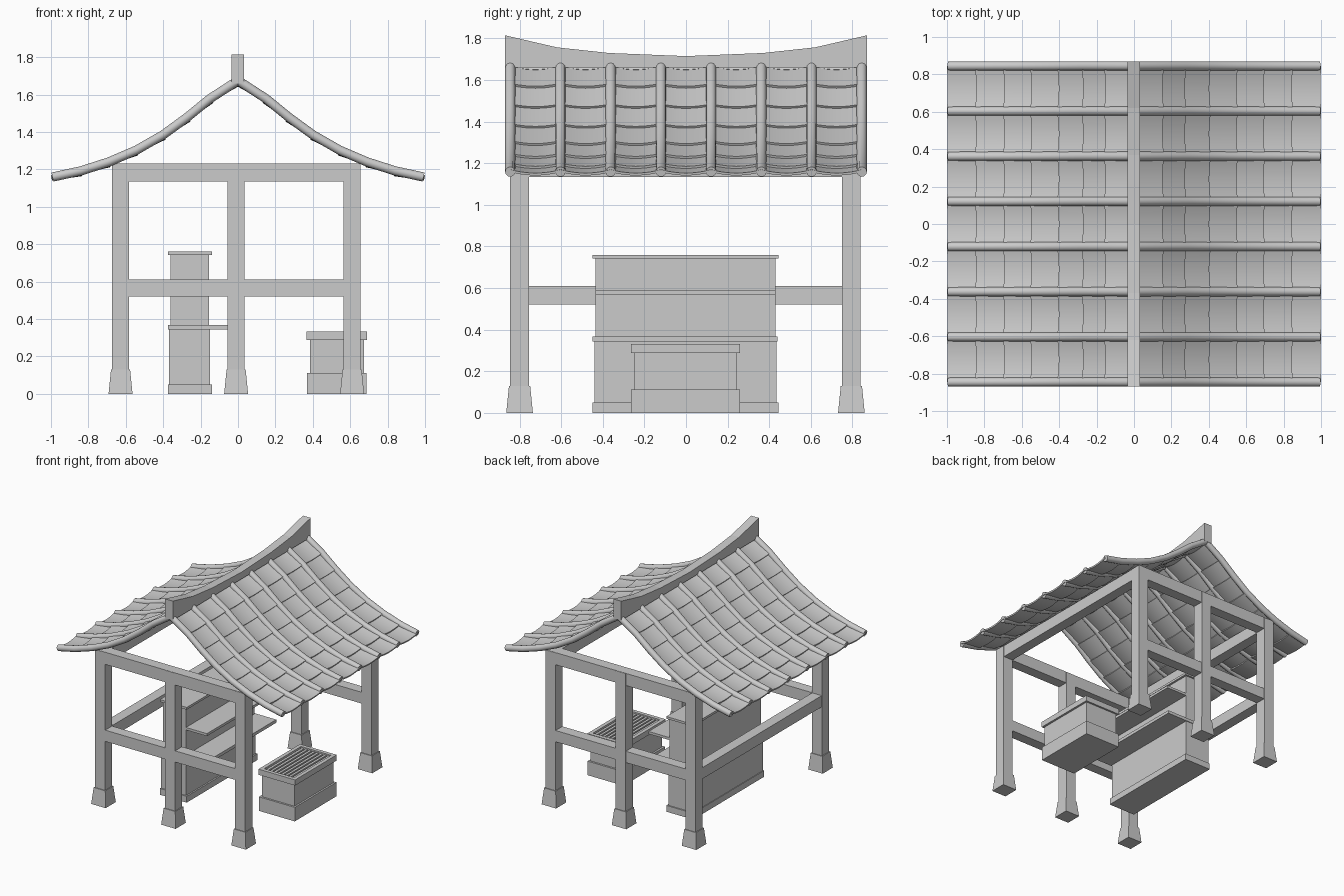
import bpy, bmesh, math
from mathutils import Vector

if "Cube" in bpy.data.objects:
    bpy.data.objects.remove(bpy.data.objects["Cube"])

grey = bpy.data.materials.new("light grey")
grey.diffuse_color = (0.6, 0.6, 0.6, 1)
grey.use_nodes = True
grey.node_tree.nodes["Principled BSDF"].inputs["Base Color"].default_value = grey.diffuse_color


def finish(name, bm, smooth=False):
    bmesh.ops.recalc_face_normals(bm, faces=bm.faces)
    me = bpy.data.meshes.new(name)
    bm.to_mesh(me)
    bm.free()
    me.materials.append(grey)
    ob = bpy.data.objects.new(name, me)
    bpy.context.collection.objects.link(ob)
    if smooth:
        bpy.ops.object.select_all(action='DESELECT')
        ob.select_set(True)
        bpy.context.view_layer.objects.active = ob
        bpy.ops.object.shade_smooth_by_angle(angle=math.radians(35))
    return ob


def box(name, x0, x1, y0, y1, z0, z1, taper=0.0):
    """Box from its limits; taper pulls the top in on every side."""
    bm = bmesh.new()
    bmesh.ops.create_cube(bm, size=1)
    for v in bm.verts:
        sx, sy, top = v.co.x, v.co.y, v.co.z > 0
        t = taper if top else 0
        v.co = ((x0 + x1) / 2 + sx * (x1 - x0 - 2 * t),
                (y0 + y1) / 2 + sy * (y1 - y0 - 2 * t), z1 if top else z0)
    return finish(name, bm)


# Posts on tapered stone feet
XS, YS, H = (-0.628, -0.01, 0.61), (-0.80, 0.795), 0.045
for x in XS:
    for y in YS:
        box("post", x - H, x + H, y - H, y + H, 0.1, 1.23)
        box("post_foot", x - 0.064, x + 0.064, y - 0.064, y + 0.064, 0, 0.13, 0.013)

# Cross beams of the two end frames, and side beams
for y in YS:
    for z0, z1 in ((0.52, 0.61), (1.135, 1.232)):
        box("end_beam", XS[0] - H + 0.002, XS[2] + H - 0.002,
            y - H + 0.002, y + H - 0.002, z0, z1)
for x, z0, z1 in ((XS[0], 0.52, 0.61), (XS[0], 1.135, 1.23), (XS[2], 1.135, 1.23)):
    box("side_beam", x - H + 0.003, x + H - 0.003, YS[0], YS[1], z0, z1)

# Stepped cabinet with two shelves
box("cabinet_lower", -0.37, -0.15, -0.44, 0.435, 0, 0.35)
box("cabinet_plinth", -0.375, -0.138, -0.45, 0.445, 0, 0.05)
box("cabinet_upper", -0.36, -0.155, -0.435, 0.43, 0.35, 0.745)
box("cabinet_cap", -0.375, -0.138, -0.45, 0.445, 0.742, 0.76)
box("lower_shelf", -0.375, 0.03, -0.45, 0.44, 0.343, 0.368)
box("upper_shelf", -0.358, 0.03, -0.435, 0.43, 0.57, 0.59)

# Offering box with a slatted top set in a rim
box("offering_box_body", 0.385, 0.673, -0.25, 0.245, 0, 0.295)
box("offering_box_base", 0.37, 0.687, -0.265, 0.26, 0, 0.112)
RX0, RX1, RY0, RY1, W = 0.366, 0.69, -0.265, 0.26, 0.03
for x0, x1 in ((RX0, RX0 + W), (RX1 - W, RX1)):
    box("rim_long", x0, x1, RY0, RY1, 0.287, 0.332)
for y0, y1 in ((RY0, RY0 + W), (RY1 - W, RY1)):
    box("rim_short", RX0 + W, RX1 - W, y0, y1, 0.287, 0.332)
for i in range(8):
    x = RX0 + W + (i + 0.5) * (RX1 - RX0 - 2 * W) / 8
    box("slat", x - 0.01, x + 0.01, RY0 + W, RY1 - W, 0.29, 0.322)

# Roof slope profile (x, z), ridge to eave
PROFILE = [Vector((x, 0, z)) for x, z in (
    (0.0, 1.675), (0.15, 1.578), (0.27, 1.48), (0.40, 1.385),
    (0.545, 1.302), (0.69, 1.24), (0.84, 1.192), (0.992, 1.159))]
ROLLS = [-0.845 + i * 1.69 / 7 for i in range(8)]
UP = Vector((0, 1, 0))


def normal(i):
    a, b = PROFILE[max(i - 1, 0)], PROFILE[min(i + 1, len(PROFILE) - 1)]
    return UP.cross(a - b).normalized()


def mirror_x(ob):
    ob.modifiers.new("mirror", 'MIRROR').use_mirror_merge = False


# Round ribs running down the slope
bm = bmesh.new()
N, R = 12, 0.0245
for y in ROLLS:
    rings = []
    for i, p in enumerate(PROFILE):
        n = normal(i)
        if n.z < 0:
            n = -n
        rings.append([bm.verts.new(p + UP * (y + R * math.cos(a)) + n * R * math.sin(a))
                      for a in (2 * math.pi * k / N for k in range(N))])
    for r, s in zip(rings, rings[1:]):
        for k in range(N):
            bm.faces.new((r[k], r[(k + 1) % N], s[(k + 1) % N], s[k]))
    bm.faces.new(rings[0])
    bm.faces.new(rings[-1])
mirror_x(finish("roof_ribs", bm, True))

# Sagging tiles between the ribs, each row stepping over the next
bm = bmesh.new()
COLS, SAG, STEP, THICK = 6, 0.017, 0.012, 0.012
for y0, y1 in zip(ROLLS, ROLLS[1:]):
    for a, b in zip(PROFILE, PROFILE[1:]):
        d = (b - a).normalized()
        n = Vector((-d.z, 0, d.x))
        grid = []
        for p, lift in ((a, 0), (b + d * 0.006, STEP)):
            for t in (0, -THICK):
                grid.append([bm.verts.new(
                    p + UP * (y0 + (y1 - y0) * c / COLS)
                    + n * (lift + t - SAG * (1 - (2 * c / COLS - 1) ** 2)))
                    for c in range(COLS + 1)])
        loop = [grid[0], grid[2], grid[3], grid[1]]
        for r, s in zip(loop, loop[1:] + loop[:1]):
            for c in range(COLS):
                bm.faces.new((r[c], r[c + 1], s[c + 1], s[c]))
        for c in (0, COLS):
            bm.faces.new([r[c] for r in loop])
mirror_x(finish("roof_tiles", bm, True))

# Ridge beam with an upswept top
bm = bmesh.new()
TOP = [(-0.87, 1.815), (-0.62, 1.757), (-0.37, 1.73), (0, 1.715),
       (0.37, 1.73), (0.62, 1.757), (0.87, 1.815)]
rows = [[bm.verts.new((x, y, z)) for x, z in
         ((-0.035, 1.66), (0.033, 1.66), (0.033, zt), (-0.035, zt))] for y, zt in TOP]
for r, s in zip(rows, rows[1:]):
    for k in range(4):
        bm.faces.new((r[k], r[(k + 1) % 4], s[(k + 1) % 4], s[k]))
bm.faces.new(rows[0])
bm.faces.new(rows[-1])
finish("ridge_beam", bm)
